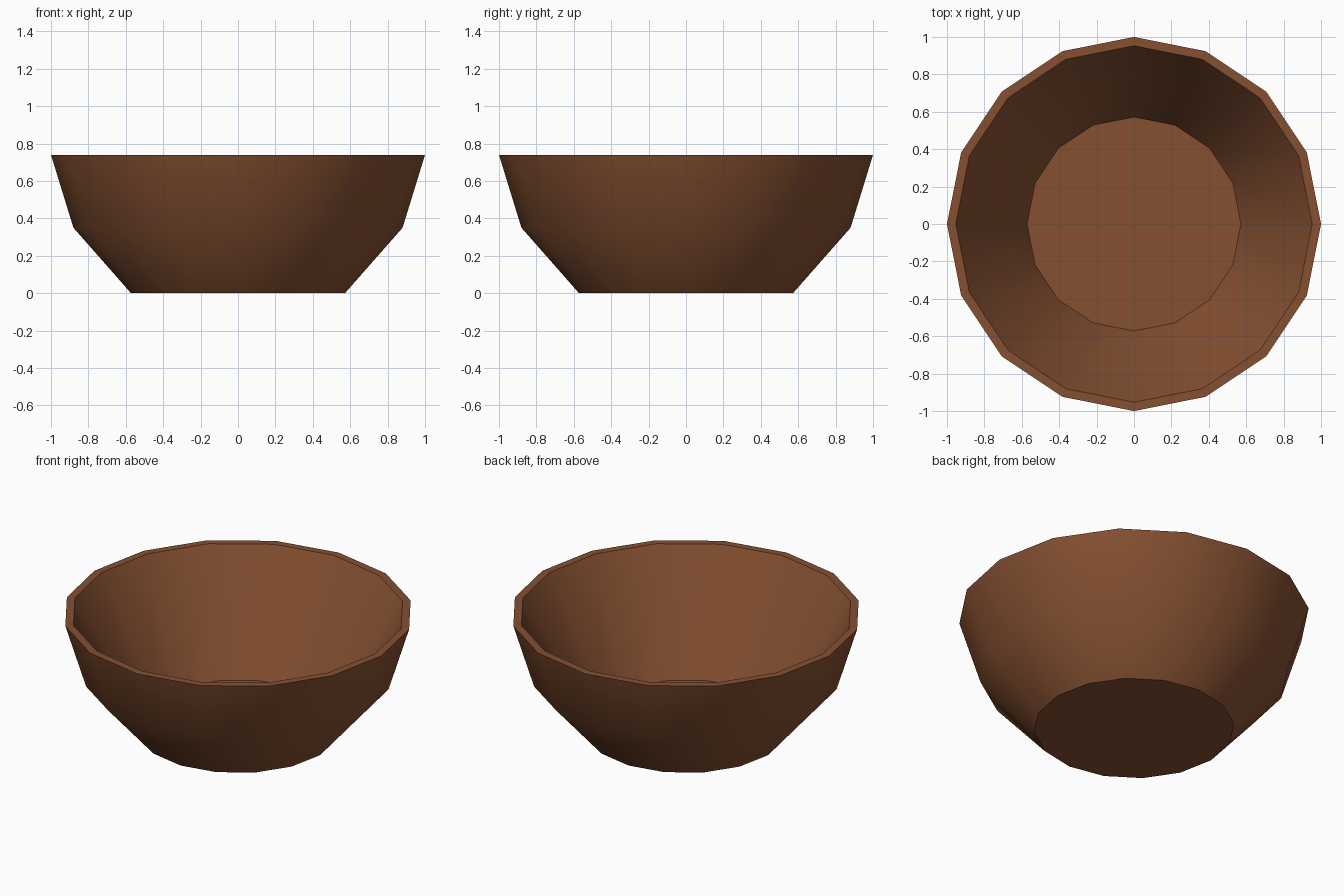
import bpy, bmesh, math

if "Cube" in bpy.data.objects:
    bpy.data.objects.remove(bpy.data.objects["Cube"])

SIDES = 16
# (radius, height): outside from base to rim, then inside down to the floor
PROFILE = [(0.572, 0.0), (0.88, 0.35), (1.0, 0.74), (0.953, 0.74), (0.572, 0.055)]

# Brown clay colour
brown = bpy.data.materials.new("brown")
brown.diffuse_color = (0.235, 0.080, 0.031, 1.0)
brown.use_nodes = True
brown.node_tree.nodes["Principled BSDF"].inputs["Base Color"].default_value = brown.diffuse_color

# Bowl: lathe the profile into rings, bridge them, cap base and floor
bm = bmesh.new()
rings = []
for r, z in PROFILE:
    rings.append([bm.verts.new((r * math.cos(2 * math.pi * i / SIDES),
                                r * math.sin(2 * math.pi * i / SIDES), z))
                  for i in range(SIDES)])
for a, b in zip(rings, rings[1:]):
    for i in range(SIDES):
        j = (i + 1) % SIDES
        bm.faces.new((a[i], a[j], b[j], b[i]))
bm.faces.new(rings[0][::-1])
bm.faces.new(rings[-1])
bmesh.ops.recalc_face_normals(bm, faces=bm.faces[:])

mesh = bpy.data.meshes.new("bowl")
bm.to_mesh(mesh)
bm.free()
mesh.materials.append(brown)
bowl = bpy.data.objects.new("bowl", mesh)
bpy.context.collection.objects.link(bowl)

# Smooth walls, crisp rim, floor and base edges
bpy.context.view_layer.objects.active = bowl
bowl.select_set(True)
bpy.ops.object.shade_smooth_by_angle(angle=math.radians(30))
